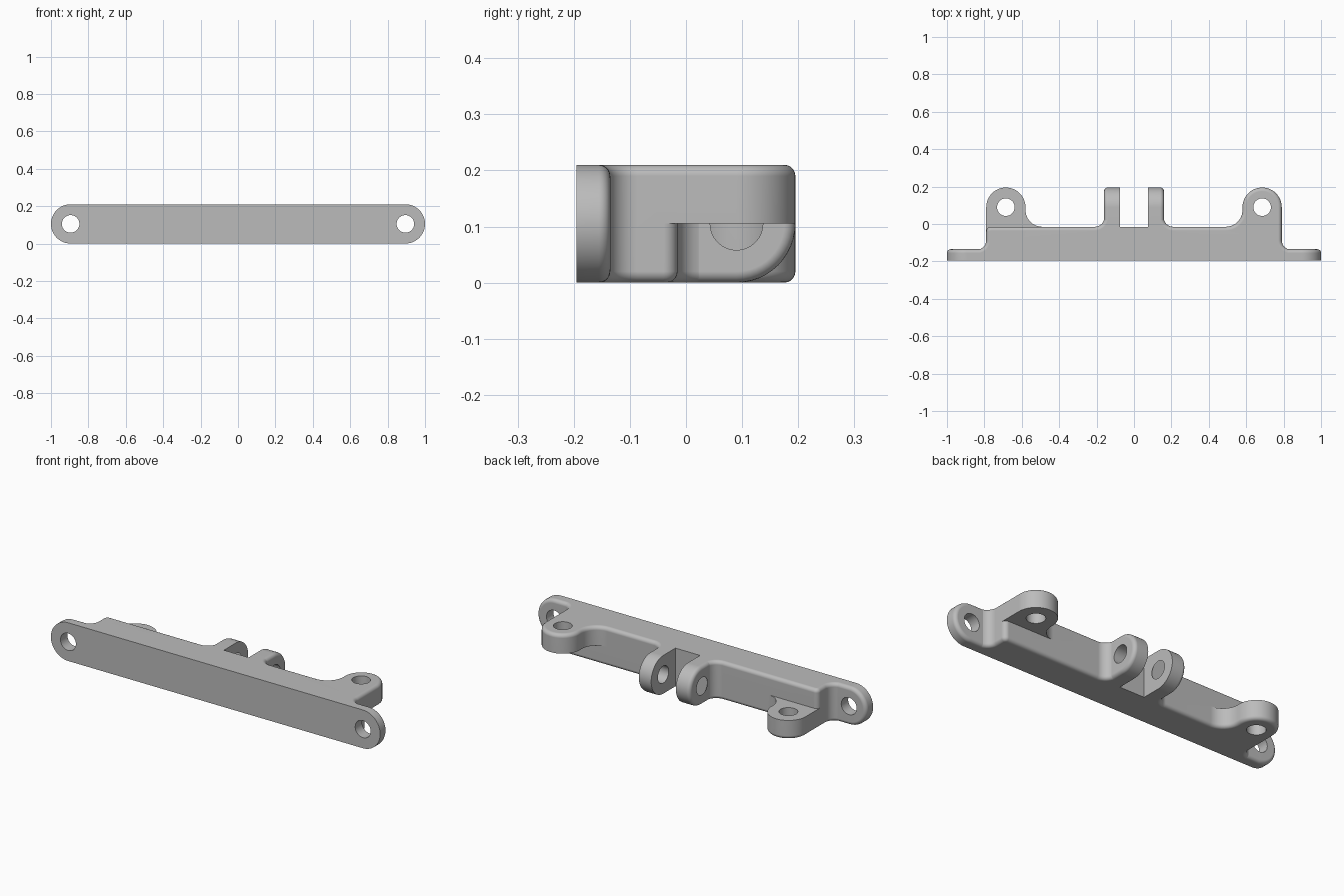
import bpy, bmesh
from math import sin, cos, radians, pi
from mathutils import Matrix, Vector

if "Cube" in bpy.data.objects:
    bpy.data.objects.remove(bpy.data.objects["Cube"])

H = 0.21            # bar height
MID = H / 2
FRONT = -0.195
ROUND = 0.02        # edge rounding
HOLE = 0.047
LUG_X, LUG_Y = 0.685, 0.09

grey = bpy.data.materials.new("light_grey")
grey.use_nodes = True
colour = (0.5, 0.5, 0.5, 1)
grey.diffuse_color = colour
grey.node_tree.nodes["Principled BSDF"].inputs["Base Color"].default_value = colour


def arc(cx, cy, r, start, end, n=10):
    """Points along an arc, angles in degrees."""
    angles = [radians(start + (end - start) * i / n) for i in range(n + 1)]
    return [(cx + r * cos(a), cy + r * sin(a)) for a in angles]


def add_object(name, bm):
    bmesh.ops.recalc_face_normals(bm, faces=bm.faces)
    mesh = bpy.data.meshes.new(name)
    bm.to_mesh(mesh)
    bm.free()
    mesh.materials.append(grey)
    obj = bpy.data.objects.new(name, mesh)
    bpy.context.collection.objects.link(obj)
    return obj


def prism(name, outline, depth, place, rounded):
    """Extrude an outline, round chosen edges of its far rim, then place it."""
    bm = bmesh.new()
    base = bm.faces.new([bm.verts.new((u, v, 0)) for u, v in outline])
    ext = bmesh.ops.extrude_face_region(bm, geom=[base], use_keep_orig=True)["geom"]
    far = [g for g in ext if isinstance(g, bmesh.types.BMVert)]
    bmesh.ops.translate(bm, verts=far, vec=(0, 0, depth))
    bmesh.ops.recalc_face_normals(bm, faces=bm.faces)
    rim = []
    for e in bm.edges:
        a, b = (v.co for v in e.verts)
        if min(a.z, b.z) > depth * 0.99 and rounded((a + b) / 2):
            rim.append(e)
    bmesh.ops.bevel(bm, geom=rim, offset=ROUND, segments=5, profile=0.5,
                    affect='EDGES', clamp_overlap=False)
    for v in bm.verts:
        v.co = Vector(place(*v.co))
    return add_object(name, bm)


def combine(target, other, operation):
    mod = target.modifiers.new(operation.lower(), 'BOOLEAN')
    mod.operation = operation
    mod.solver = 'EXACT'
    mod.object = other
    bpy.context.view_layer.objects.active = target
    bpy.ops.object.modifier_apply(modifier=mod.name)
    bpy.data.objects.remove(other)


# Half of the bar: one ear lug, stubs for the hinge lugs, fillets to the end tabs
half = [(-0.88, -0.17), (0.88, -0.17), (0.88, -0.137)]
half += arc(0.84, -0.087, 0.05, 270, 180)
half += arc(LUG_X, LUG_Y, 0.105, 0, 180, 24)
half += arc(0.49, 0.075, 0.09, 0, -90)
half += arc(0.21, 0.037, 0.052, 270, 180)
half += [(0.08, 0.037), (0.08, -0.015), (-0.08, -0.015), (-0.08, 0.037)]
half += arc(-0.21, 0.037, 0.052, 0, -90)
half += arc(-0.765, -0.04, 0.025, 90, 180, 6)
half += arc(-0.84, -0.087, 0.05, 0, -90)
half += [(-0.88, -0.137)]


def outer_edge(p):
    return 0.1575 < abs(p.x) < 0.879 and p.y > -0.16


bracket = prism("mounting_bracket", half, MID,
                lambda u, v, w: (u, v, MID + w), outer_edge)
lower = prism("lower_half", half, MID,
              lambda u, v, w: (-u, v, MID - w), outer_edge)
combine(bracket, lower, 'UNION')

# Front plate with round end tabs
stadium = arc(1 - MID, MID, MID, -90, 90, 24) + arc(MID - 1, MID, MID, 90, 270, 24)
plate = prism("front_plate", stadium, 0.06,
              lambda u, v, w: (u, FRONT + w, v), lambda p: True)
combine(bracket, plate, 'UNION')

# Pair of hinge lugs at the centre of the back
lug = [(-0.1, 0)] + arc(LUG_Y, MID, MID, -90, 90, 24) + [(-0.1, H)]
for side in (1, -1):
    hinge = prism("hinge_lug", lug, 0.085,
                  lambda u, v, w: (side * (0.075 + w), u, v),
                  lambda p: p.x > -0.09)
    combine(bracket, hinge, 'UNION')


# Bolt holes through the tabs, ear lugs and hinge lugs
def drill(centre, turn, length):
    bm = bmesh.new()
    bmesh.ops.create_cone(bm, cap_ends=True, segments=32, radius1=HOLE,
                          radius2=HOLE, depth=length,
                          matrix=Matrix.Translation(centre) @ turn)
    cutter = add_object("hole_cutter", bm)
    cutter.hide_render = True
    combine(bracket, cutter, 'DIFFERENCE')


for side in (1, -1):
    drill((side * (1 - MID), -0.165, MID), Matrix.Rotation(pi / 2, 4, 'X'), 0.2)
    drill((side * LUG_X, LUG_Y, MID), Matrix.Identity(4), 0.5)
drill((0, LUG_Y, MID), Matrix.Rotation(pi / 2, 4, 'Y'), 0.5)

# Clean up the joins and shade the rounded edges smoothly
bm = bmesh.new()
bm.from_mesh(bracket.data)
bmesh.ops.remove_doubles(bm, verts=bm.verts, dist=0.0001)
bmesh.ops.dissolve_limit(bm, angle_limit=radians(0.5), verts=bm.verts, edges=bm.edges)
bm.to_mesh(bracket.data)
bm.free()
bpy.ops.object.select_all(action='DESELECT')
bracket.select_set(True)
bpy.context.view_layer.objects.active = bracket
bpy.ops.object.shade_smooth_by_angle(angle=radians(30))
normals = bracket.modifiers.new("flat_face_normals", 'WEIGHTED_NORMAL')
normals.keep_sharp = True
